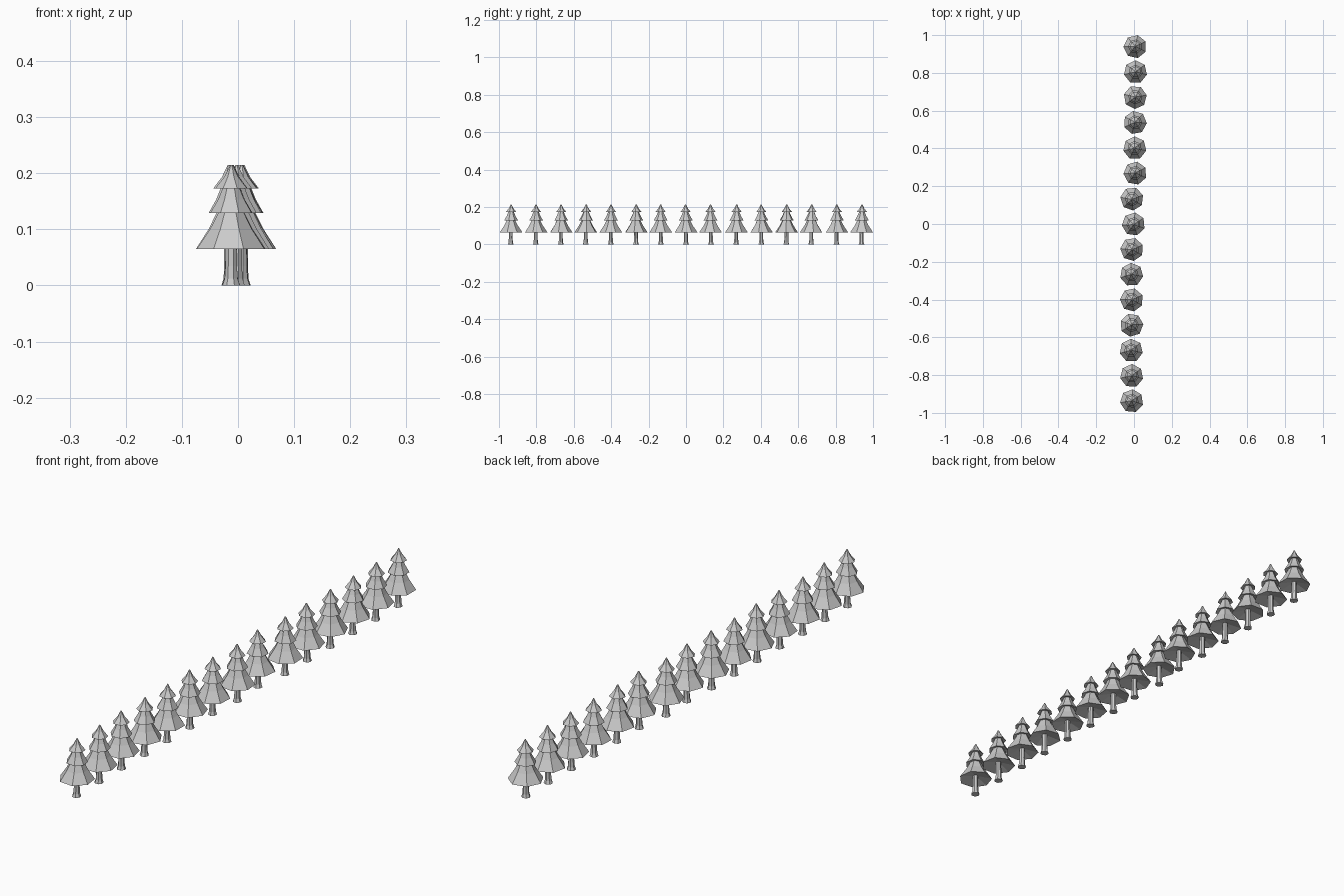
import bpy, bmesh, math, random

if "Cube" in bpy.data.objects:
    bpy.data.objects.remove(bpy.data.objects["Cube"])

random.seed(4)
SIDES = 7

# Profiles as (radius, height)
TRUNK = [(0.016, 0.0), (0.012, 0.012), (0.0105, 0.035), (0.010, 0.08)]
TIERS = [
    [(0.010, 0.078), (0.062, 0.065), (0.038, 0.101), (0.020, 0.136)],
    [(0.012, 0.136), (0.038, 0.129), (0.024, 0.153), (0.013, 0.179)],
    [(0.008, 0.178), (0.029, 0.173), (0.013, 0.193), (0.002, 0.215)],
]


def lathe(bm, profile, sides, turn, lean=(0, 0)):
    """Revolve a profile into flat facets, capping both ends."""
    rings = []
    for r, z in profile:
        k = z / 0.215
        rings.append([bm.verts.new((r * math.cos(turn + i * math.tau / sides) + lean[0] * k,
                                    r * math.sin(turn + i * math.tau / sides) + lean[1] * k, z))
                      for i in range(sides)])
    for a, b in zip(rings, rings[1:]):
        for i in range(sides):
            j = (i + 1) % sides
            bm.faces.new((a[i], a[j], b[j], b[i]))
    bm.faces.new(rings[0][::-1])
    bm.faces.new(rings[-1])


def tree_part(name, profiles, sides, x, y, turn, lean):
    bm = bmesh.new()
    for p in profiles:
        lathe(bm, p, sides, turn, lean)
    bmesh.ops.recalc_face_normals(bm, faces=bm.faces)
    mesh = bpy.data.meshes.new(name)
    bm.to_mesh(mesh)
    bm.free()
    ob = bpy.data.objects.new(name, mesh)
    ob.location = (x, y, 0)
    bpy.context.collection.objects.link(ob)


# Row of fifteen pines, each turned differently and slightly off the line
OFFSETS = [-0.012, -0.013, -0.014, -0.013, -0.013, -0.012, -0.012, -0.003,
           -0.011, 0.006, 0.005, 0.006, 0.006, 0.007, 0.006]
for i, x in enumerate(OFFSETS):
    y = (i - 7) * 0.134
    turn = random.uniform(0, math.tau)
    lean = (0.003 * math.cos(turn), 0.003 * math.sin(turn))
    tree_part(f"trunk_{i + 1}", [TRUNK], SIDES, x, y, turn, lean)
    tree_part(f"foliage_{i + 1}", TIERS, SIDES, x, y, turn, lean)
